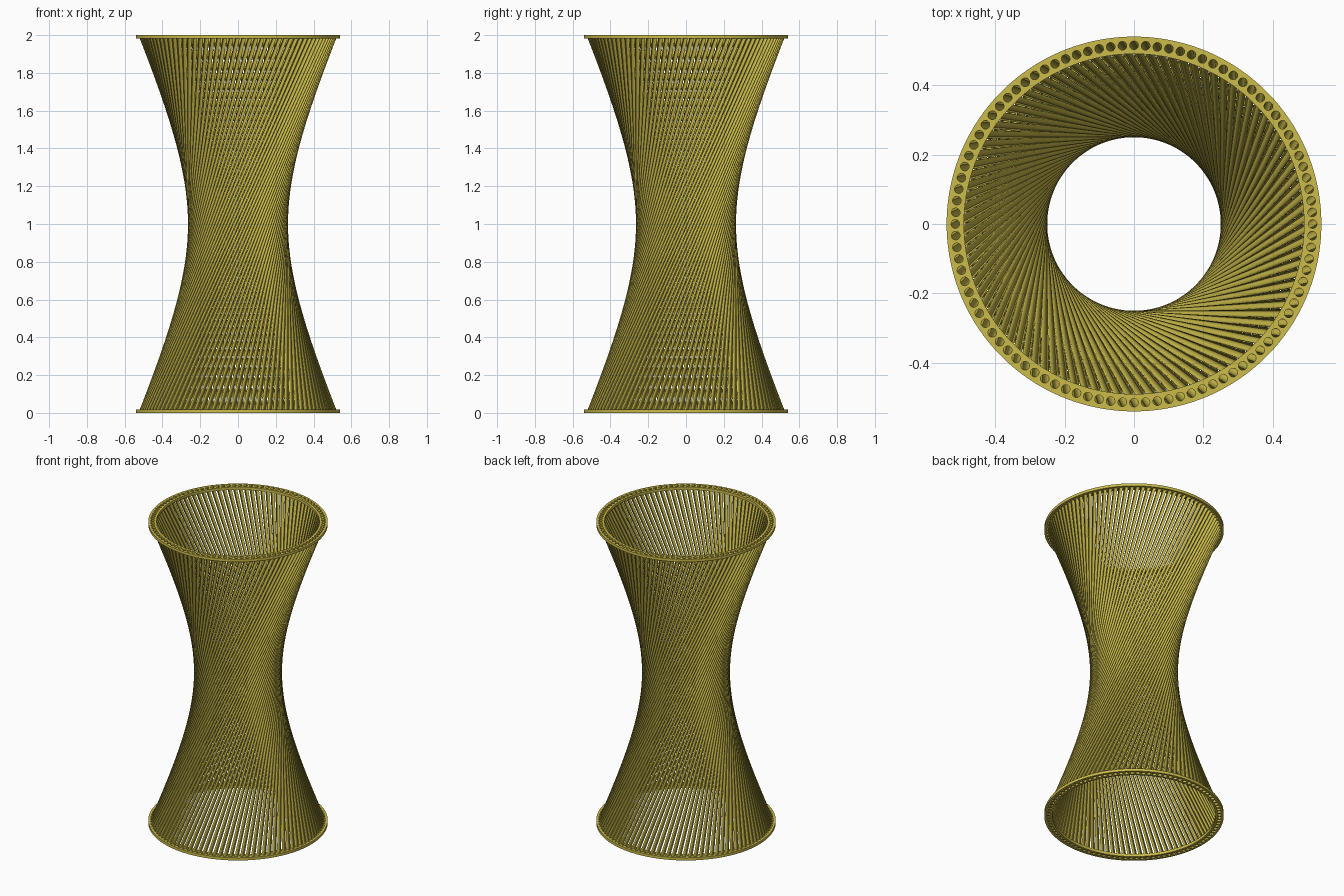
import bpy, bmesh, math
from mathutils import Vector

if "Cube" in bpy.data.objects:
    bpy.data.objects.remove(bpy.data.objects["Cube"])

RODS = 96               # rods around the ring
SIDES = 24              # sides of each rod
R_MID = 0.515           # radius of the rod circle
HALF_W = 0.025          # half width of the ring
ROD_R = 0.0125          # rod radius at the ends
RING_H = 0.018
TWIST = math.radians(120)
STEP = 2 * math.pi / RODS

gold = bpy.data.materials.new("mustard_yellow")
gold.diffuse_color = (0.60, 0.50, 0.07, 1)
gold.use_nodes = True
gold.node_tree.nodes["Principled BSDF"].inputs["Base Color"].default_value = gold.diffuse_color


def finish(bm, name, weld=False):
    if weld:
        bmesh.ops.remove_doubles(bm, verts=bm.verts, dist=1e-5)
    mesh = bpy.data.meshes.new(name)
    bm.to_mesh(mesh)
    bm.free()
    mesh.materials.append(gold)
    obj = bpy.data.objects.new(name, mesh)
    bpy.context.collection.objects.link(obj)
    bpy.context.view_layer.objects.active = obj
    obj.select_set(True)
    bpy.ops.object.shade_smooth_by_angle(angle=math.radians(35))
    obj.select_set(False)
    return obj


def hole_point(centre, k):
    """Point k of the round rod end at a given angle on the ring."""
    a = 2 * math.pi * k / SIDES
    x, y = R_MID + ROD_R * math.cos(a), ROD_R * math.sin(a)
    c, s = math.cos(centre), math.sin(centre)
    return x * c - y * s, x * s + y * c


def cell_point(centre, k):
    """Matching point on the border of the ring segment around the hole."""
    a = 2 * math.pi * k / SIDES
    c, s = math.cos(a), math.sin(a)
    m = max(abs(c), abs(s))
    r, t = R_MID + HALF_W * c / m, centre + STEP / 2 * s / m
    return r * math.cos(t), r * math.sin(t)


# Perforated end rings
def ring(name, z):
    bm = bmesh.new()
    for i in range(RODS):
        inner = [bm.verts.new((*hole_point(i * STEP, k), z)) for k in range(SIDES)]
        outer = [bm.verts.new((*cell_point(i * STEP, k), z)) for k in range(SIDES)]
        for k in range(SIDES):
            n = (k + 1) % SIDES
            bm.faces.new((inner[k], outer[k], outer[n], inner[n]))
    bmesh.ops.remove_doubles(bm, verts=bm.verts, dist=1e-5)
    bottom = bm.faces[:]
    grown = bmesh.ops.extrude_face_region(bm, geom=bottom, use_keep_orig=True)["geom"]
    top = [v for v in grown if isinstance(v, bmesh.types.BMVert)]
    bmesh.ops.translate(bm, verts=top, vec=Vector((0, 0, RING_H)))
    bmesh.ops.recalc_face_normals(bm, faces=bm.faces)
    return finish(bm, name)


ring("bottom_ring", 0)
ring("top_ring", 2 - RING_H)

# Slanted open rods: each end circle is joined to its twin turned about the axis
bm = bmesh.new()
for i in range(RODS):
    low = [bm.verts.new((*hole_point(i * STEP, k), 0)) for k in range(SIDES)]
    high = [bm.verts.new((*hole_point(i * STEP + TWIST, k), 2)) for k in range(SIDES)]
    for k in range(SIDES):
        n = (k + 1) % SIDES
        bm.faces.new((low[k], low[n], high[n], high[k]))
finish(bm, "slanted_rods")
